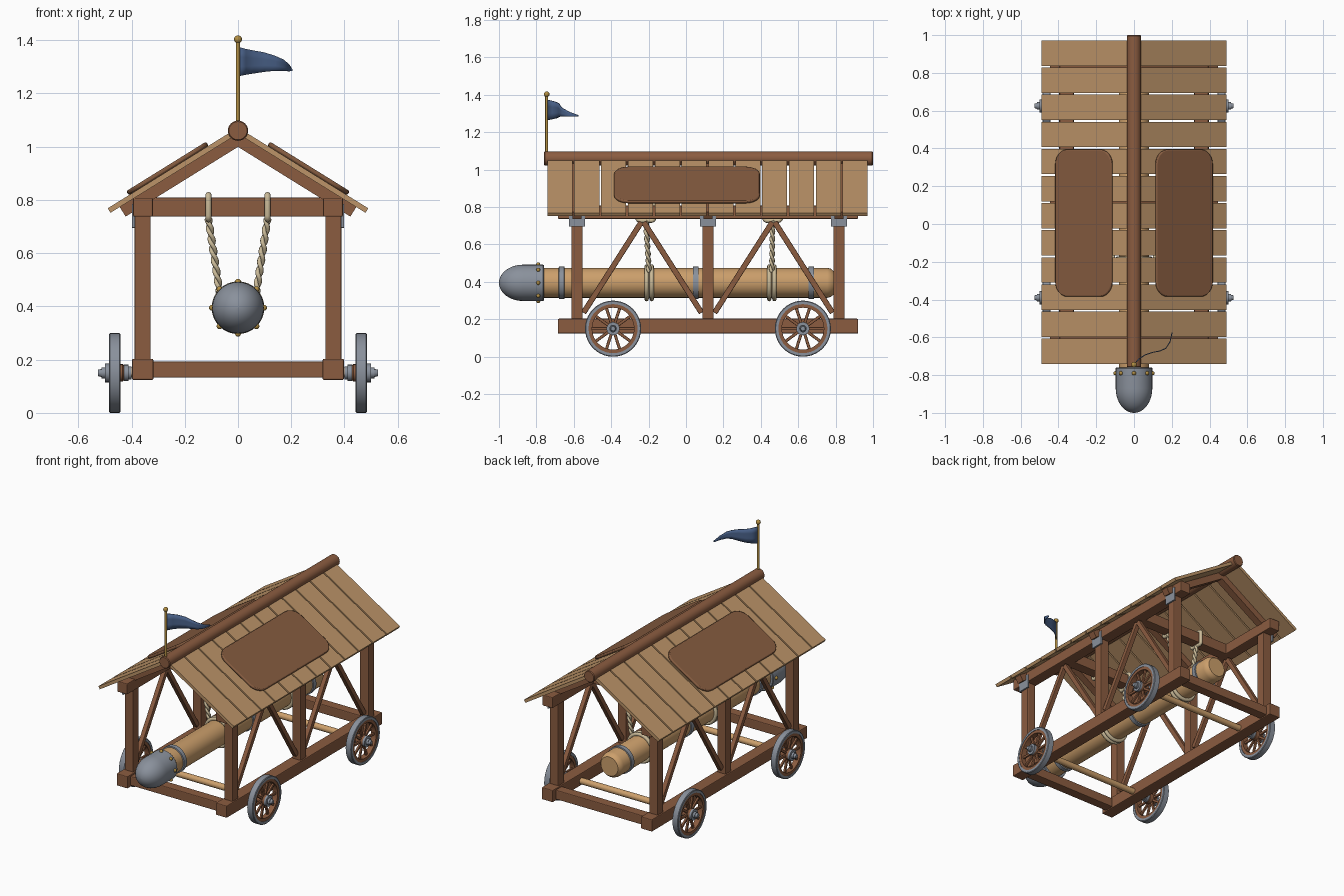
import bpy, bmesh, math
from mathutils import Vector, Matrix

if "Cube" in bpy.data.objects:
    bpy.data.objects.remove(bpy.data.objects["Cube"])


def mat(name, rgb):
    m = bpy.data.materials.new(name)
    lin = [(c / 255 / 12.92 if c < 11 else ((c / 255 + 0.055) / 1.055) ** 2.4) for c in rgb]
    m.diffuse_color = (*lin, 1)
    m.use_nodes = True
    m.node_tree.nodes["Principled BSDF"].inputs["Base Color"].default_value = m.diffuse_color
    return m


BROWN = mat("brown timber", (139, 92, 64))
HIDE = mat("brown hide", (134, 92, 64))
PLANK = mat("roof plank tan", (188, 148, 104))
LOG = mat("pale log wood", (205, 160, 108))
IRON = mat("grey iron", (138, 145, 156))
ROPE = mat("rope cream", (202, 186, 152))
BRASS = mat("brass", (178, 142, 66))
CLOTH = mat("blue cloth", (74, 98, 138))


def finish(name, bm, material, bevel=0.0, smooth=True):
    bmesh.ops.recalc_face_normals(bm, faces=bm.faces)
    me = bpy.data.meshes.new(name)
    bm.to_mesh(me)
    bm.free()
    me.materials.append(material)
    ob = bpy.data.objects.new(name, me)
    bpy.context.collection.objects.link(ob)
    if smooth:
        bpy.context.view_layer.objects.active = ob
        bpy.ops.object.select_all(action='DESELECT')
        ob.select_set(True)
        bpy.ops.object.shade_smooth_by_angle(angle=math.radians(35))
    if bevel:
        b = ob.modifiers.new("edge", 'BEVEL')
        b.width, b.segments, b.limit_method = bevel, 2, 'ANGLE'
    return ob


def box(name, x, y, z, material, bevel=0.005):
    """Box from (min, max) pairs."""
    bm = bmesh.new()
    bmesh.ops.create_cube(bm, size=1)
    for v in bm.verts:
        v.co = [(a + b) / 2 + c * (b - a) for (a, b), c in zip((x, y, z), v.co)]
    return finish(name, bm, material, bevel, False)


def strut(name, a, b, w, d, material):
    """Rectangular bar between two points."""
    a, b = Vector(a), Vector(b)
    bm = bmesh.new()
    bmesh.ops.create_cube(bm, size=1)
    M = Matrix.Translation((a + b) / 2) @ (b - a).to_track_quat('Z', 'X').to_matrix().to_4x4()
    bmesh.ops.transform(bm, verts=bm.verts, matrix=M @ Matrix.Diagonal((w, d, (b - a).length, 1)))
    return finish(name, bm, material, 0.004, False)


def prism(name, pts, offset, material, bevel=0.0):
    """Polygon pushed along an offset vector."""
    bm = bmesh.new()
    f = bm.faces.new([bm.verts.new(p) for p in pts])
    ext = bmesh.ops.extrude_face_region(bm, geom=[f], use_keep_orig=True)
    bmesh.ops.translate(bm, vec=offset, verts=[g for g in ext['geom'] if isinstance(g, bmesh.types.BMVert)])
    return finish(name, bm, material, bevel)


def lathe(name, profile, axis, centre, material, seg=32, closed=False):
    """Spin (distance along axis, radius) points; closed makes a ring."""
    place = {'X': lambda t, u, v: (t, u, v), 'Y': lambda t, u, v: (u, t, v),
             'Z': lambda t, u, v: (u, v, t)}[axis]
    bm = bmesh.new()
    rings = [[bm.verts.new(Vector(centre) + Vector(place(t, r * math.cos(2 * math.pi * i / seg),
              r * math.sin(2 * math.pi * i / seg)))) for i in range(seg)] for t, r in profile]
    pairs = list(zip(rings, rings[1:])) + ([(rings[-1], rings[0])] if closed else [])
    for a, b in pairs:
        for i in range(seg):
            j = (i + 1) % seg
            bm.faces.new((a[i], a[j], b[j], b[i]))
    if not closed:
        bm.faces.new(rings[0])
        bm.faces.new(rings[-1])
    return finish(name, bm, material)


def ball(name, centre, r, material):
    bm = bmesh.new()
    bmesh.ops.create_uvsphere(bm, u_segments=12, v_segments=8, radius=r)
    bmesh.ops.translate(bm, vec=centre, verts=bm.verts)
    return finish(name, bm, material)


def cord(name, pts, r, cyclic=False):
    cu = bpy.data.curves.new(name, 'CURVE')
    cu.dimensions, cu.bevel_depth, cu.bevel_resolution, cu.use_fill_caps = '3D', r, 2, True
    sp = cu.splines.new('POLY')
    sp.points.add(len(pts) - 1)
    for p, c in zip(sp.points, pts):
        p.co = (*c, 1)
    sp.use_cyclic_u = cyclic
    cu.materials.append(ROPE)
    ob = bpy.data.objects.new(name, cu)
    bpy.context.collection.objects.link(ob)


POSTS = (-0.583, 0.118, 0.818)
HANG = (-0.215, 0.463)
AXLES = (-0.39, 0.625)
SLOPE = math.radians(31.8)


def roof(side, s, h, y):
    """Point on a roof slope: s down from the ridge, h above the boards."""
    return Vector((side * (s * math.cos(SLOPE) + h * math.sin(SLOPE)), y,
                   1.072 - s * math.sin(SLOPE) + h * math.cos(SLOPE)))


# Side frames, roof boards and hides
for sd, tag in ((-1, "left"), (1, "right")):
    def sx(a, b):
        return tuple(sorted((sd * a, sd * b)))
    box(tag + "_sill", sx(0.318, 0.398), (-0.685, 0.92), (0.124, 0.203), BROWN)
    box(tag + "_wall_plate", sx(0.32, 0.394), (-0.685, 0.92), (0.737, 0.808), BROWN)
    for y in POSTS:
        box(tag + "_post", sx(0.328, 0.389), (y - 0.03, y + 0.03), (0.195, 0.745), BROWN)
        box(tag + "_iron_strap", sx(0.387, 0.399), (y - 0.043, y + 0.043), (0.695, 0.785), IRON, 0.002)
        prism(tag + "_rafter", [roof(sd, s, h, y - 0.024) for s, h in
              ((0.0, -0.02), (0.535, -0.02), (0.535, -0.062), (0.0, -0.062))], (0, 0.048, 0), BROWN)
    for y0, y1 in zip(POSTS, POSTS[1:]):
        m = (y0 + y1) / 2
        for foot in (y0 + 0.035, y1 - 0.035):
            top = m + 0.006 * (1 if foot > m else -1)
            strut(tag + "_brace", (sd * 0.358, foot, 0.235), (sd * 0.358, top, 0.72), 0.03, 0.03, BROWN)
    for i in range(12):
        y = -0.741 + i * 0.1435
        prism(tag + "_roof_board", [roof(sd, s, h, y) for s, h in
              ((0.0, 0), (0.576, 0), (0.576, -0.02), (0.0, -0.02))], (0, 0.134, 0), PLANK)
    corners = []
    for cs, cy, a0 in ((0.408, 0.315, 0), (0.205, 0.315, 90), (0.205, -0.305, 180), (0.408, -0.305, 270)):
        for k in range(7):
            a = math.radians(a0 + 15 * k)
            corners.append(roof(sd, cs + 0.075 * math.cos(a), 0.0, cy + 0.08 * math.sin(a)))
    prism(tag + "_roof_hide", corners, roof(sd, 0, 0.018, 0) - roof(sd, 0, 0, 0), HIDE, 0.006)

# Cross timbers and ridge
for y in (-0.62, 0.855):
    box("floor_cross_beam", (-0.33, 0.33), (y - 0.032, y + 0.032), (0.132, 0.193), BROWN)
for y in HANG:
    box("hanging_beam", (-0.385, 0.385), (y - 0.035, y + 0.035), (0.737, 0.809), BROWN)
lathe("ridge_pole", [(-0.76, 0.034), (-0.755, 0.038), (0.995, 0.038), (1.0, 0.034)], 'Y', (0, 0, 1.06), BROWN)

# Wheels and axles
for y in AXLES:
    lathe("axle", [(-0.46, 0.02), (0.46, 0.02)], 'X', (0, y, 0.153), LOG, 16)
    for sd in (-1, 1):
        c = (sd * 0.463, y, 0.15)
        lathe("wheel_tyre", [(-0.018, 0.15), (0.018, 0.15), (0.021, 0.146), (0.021, 0.131), (-0.021, 0.131),
                             (-0.021, 0.146)], 'X', c, IRON, 40, True)
        lathe("wheel_rim", [(-0.018, 0.132), (0.018, 0.132), (0.018, 0.112), (-0.018, 0.112)], 'X', c, BROWN, 40, True)
        for k in range(10):
            a = 2 * math.pi * k / 10
            d = Vector((0, math.cos(a), math.sin(a)))
            strut("wheel_spoke", Vector(c) + d * 0.02, Vector(c) + d * 0.116, 0.016, 0.014, BROWN)
        lathe("wheel_hub", [(-0.035 * sd, 0.028), (-0.03 * sd, 0.033), (0.03 * sd, 0.033), (0.035 * sd, 0.028)],
              'X', c, BROWN, 20)
        for t0, t1, r in ((-0.063, -0.052, 0.024), (-0.052, -0.034, 0.031), (0.022, 0.036, 0.035),
                          (0.036, 0.05, 0.02)):
            lathe("hub_band", [(t0 * sd, r), (t1 * sd, r)], 'X', c, IRON, 20)
        lathe("hub_cap", [(0.045 * sd, 0.018), (0.055 * sd, 0.014), (0.063 * sd, 0.012)], 'X', c, IRON, 16)

# Ram log, iron head, bands and rivets
Z = 0.395
lathe("ram_log", [(-0.86, 0.08), (0.755, 0.08), (0.775, 0.075), (0.79, 0.062)], 'Y', (0, 0, Z), LOG)
dome = [(-0.87 - 0.13 * math.sin(a), 0.097 * math.cos(a)) for a in [math.pi / 2 * k / 10 * 0.995 for k in range(11)]]
lathe("ram_head", [(-0.76, 0.094), (-0.764, 0.097)] + dome, 'Y', (0, 0, Z), IRON)
for k in range(8):
    a = math.pi / 4 * k
    ball("head_rivet", (0.098 * math.cos(a), -0.79, Z + 0.098 * math.sin(a)), 0.011, BRASS)
for y in (-0.665, 0.052, 0.67):
    lathe("log_band", [(y - 0.016, 0.078), (y - 0.014, 0.087), (y + 0.014, 0.087), (y + 0.016, 0.078)],
          'Y', (0, 0, Z), IRON)

# Rope slings: twin coils round the log, twisted ropes and loops over the beam
circle = [2 * math.pi * k / 32 for k in range(32)]
for y in HANG:
    yl = y + (0.018 if y < 0 else -0.004)
    for o in (-0.014, 0.014):
        cord("log_sling", [(0.087 * math.cos(a), yl + o, Z + 0.087 * math.sin(a)) for a in circle], 0.012, True)
    for sd in (-1, 1):
        for ph in (0, math.pi):
            pts = []
            for k in range(49):
                t = k / 48
                a = ph + t * 7 * math.pi
                pts.append((sd * (0.111 - 0.042 * t) + 0.007 * math.cos(a),
                            y + (yl - y) * t + 0.007 * math.sin(a), 0.728 - 0.275 * t))
            cord("hanging_rope", pts, 0.0085)
        loop = []
        for cy, cz, a0 in ((1, 1, 0), (-1, 1, 90), (-1, -1, 180), (1, -1, 270)):
            for k in range(5):
                a = math.radians(a0 + 22.5 * k)
                loop.append((sd * 0.111, y + cy * 0.03 + 0.014 * math.cos(a),
                             0.773 + cz * 0.032 + 0.014 * math.sin(a)))
        cord("beam_loop", loop, 0.0115, True)

# Flagpole and pennant
lathe("flagpole", [(1.06, 0.008), (1.4, 0.008)], 'Z', (0, -0.745, 0), BRASS, 12)
ball("flagpole_finial", (0, -0.745, 1.403), 0.015, BRASS)
bm = bmesh.new()
rows = []
for x, y, top, low in ((0.004, -0.742, 1.374, 1.265), (0.03, -0.715, 1.367, 1.27), (0.06, -0.695, 1.361, 1.275),
                       (0.1, -0.682, 1.354, 1.281), (0.14, -0.674, 1.341, 1.285), (0.17, -0.66, 1.328, 1.285),
                       (0.193, -0.625, 1.309, 1.283), (0.204, -0.575, 1.291, 1.284)):
    rows.append([bm.verts.new((x, y, low + (top - low) * k / 3)) for k in range(4)])
for a, b in zip(rows, rows[1:]):
    for k in range(3):
        bm.faces.new((a[k], b[k], b[k + 1], a[k + 1]))
pennant = finish("pennant", bm, CLOTH)
pennant.modifiers.new("cloth", 'SOLIDIFY').thickness = 0.005
